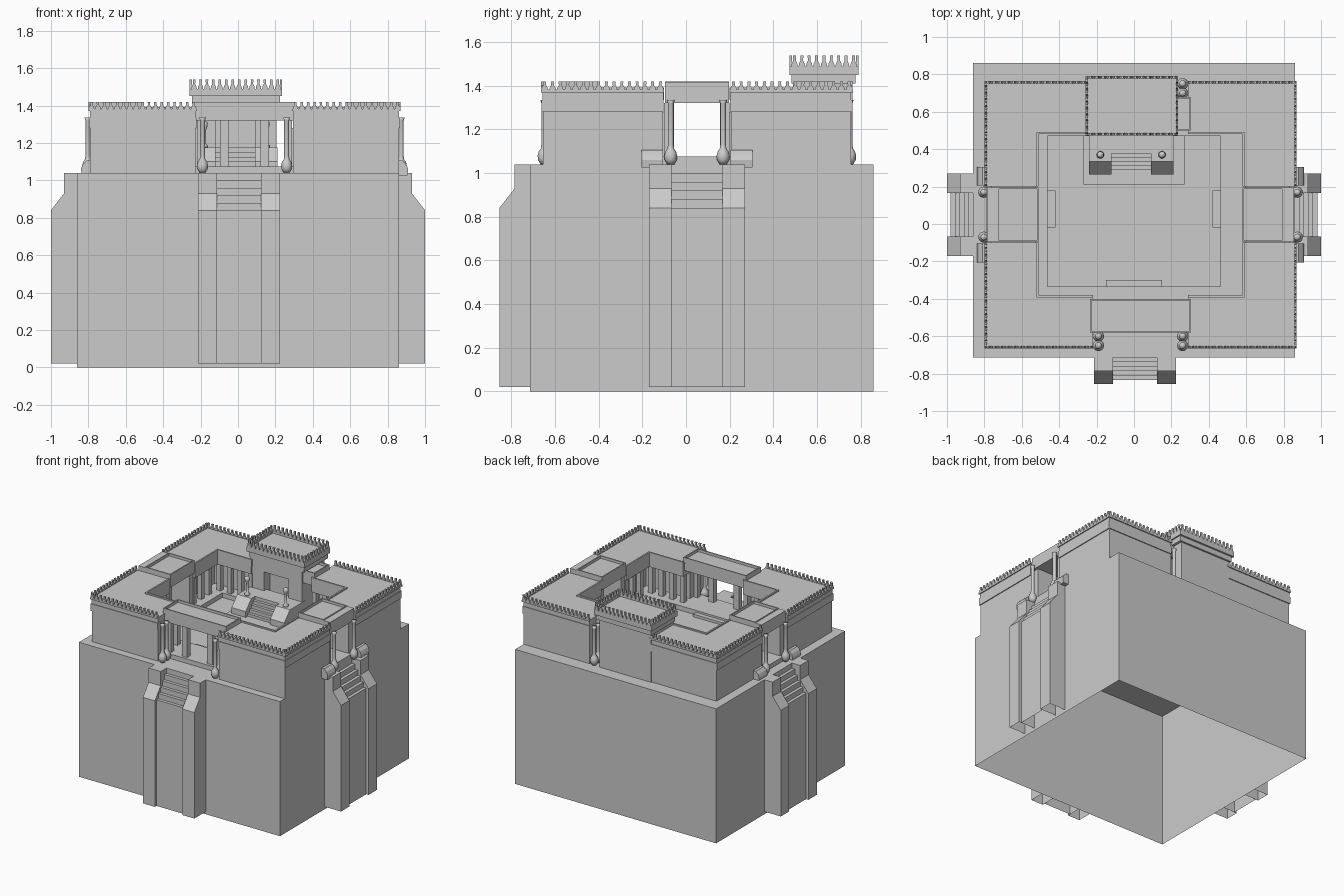
import bpy, bmesh, math
from mathutils import Matrix, Vector

if "Cube" in bpy.data.objects:
    bpy.data.objects.remove(bpy.data.objects["Cube"])

CX, CY = 0.035, 0.05          # centre of the upper building
I = Matrix.Identity(4)
C = Matrix.Translation((CX, CY, 0))


def rot(deg):
    return Matrix.Rotation(math.radians(deg), 4, 'Z')


def finish(bm, name, M=I):
    bmesh.ops.transform(bm, matrix=M, verts=bm.verts)
    bmesh.ops.recalc_face_normals(bm, faces=bm.faces)
    me = bpy.data.meshes.new(name)
    bm.to_mesh(me)
    bm.free()
    ob = bpy.data.objects.new(name, me)
    bpy.context.collection.objects.link(ob)
    return ob


def add_solid(bm, pts, vec, open_bottom=False):
    vs = [bm.verts.new(p) for p in pts]
    f = bm.faces.new(vs)
    r = bmesh.ops.extrude_face_region(bm, geom=[f], use_keep_orig=True)
    top = [g for g in r['geom'] if isinstance(g, bmesh.types.BMVert)]
    bmesh.ops.translate(bm, vec=vec, verts=top)
    if open_bottom:
        zs = min(v.co.z for v in bm.verts)
        low = [f for f in bm.faces if all(v.co.z < zs + 1e-5 for v in f.verts)]
        bmesh.ops.delete(bm, geom=low, context='FACES_ONLY')


def prism(name, pts, z0, z1, M=I, open_bottom=False):
    bm = bmesh.new()
    add_solid(bm, [(x, y, z0) for x, y in pts], (0, 0, z1 - z0), open_bottom)
    return finish(bm, name, M)


def rect(x0, x1, y0, y1):
    return [(x0, y0), (x1, y0), (x1, y1), (x0, y1)]


def box(name, x0, x1, y0, y1, z0, z1, M=I, open_bottom=False):
    return prism(name, rect(x0, x1, y0, y1), z0, z1, M, open_bottom)


def side_profile(name, pts, a, b, M=I, open_bottom=False):
    """(outward distance, z) profile extruded along x; outward is -y"""
    bm = bmesh.new()
    add_solid(bm, [(a, -d, z) for d, z in pts], (b - a, 0, 0), open_bottom)
    return finish(bm, name, M)


def tray(name, x0, x1, y0, y1, z0, z1, rim, drop, M=I, top=None):
    """box with a sunken top"""
    bm = bmesh.new()
    add_solid(bm, [(x, y, z0) for x, y in rect(x0, x1, y0, y1)], (0, 0, z1 - z0))
    f = max(bm.faces, key=lambda f: f.calc_center_median().z)
    bmesh.ops.inset_region(bm, faces=[f], thickness=rim)
    r = bmesh.ops.extrude_face_region(bm, geom=[f])
    bmesh.ops.translate(bm, vec=(0, 0, -drop),
                        verts=[g for g in r['geom'] if isinstance(g, bmesh.types.BMVert)])
    bmesh.ops.delete(bm, geom=[f] if f.is_valid else [], context='FACES_ONLY')
    return finish(bm, name, M)


def lathe(name, prof, x, y, M=I, n=12):
    bm = bmesh.new()
    vs = [bm.verts.new((r, 0, z)) for r, z in prof]
    es = [bm.edges.new(p) for p in zip(vs, vs[1:])]
    bmesh.ops.spin(bm, geom=vs + es, cent=(0, 0, 0), axis=(0, 0, 1), angle=2 * math.pi,
                   steps=n, use_merge=True)
    bmesh.ops.remove_doubles(bm, verts=bm.verts, dist=1e-5)
    ob = finish(bm, name, M @ Matrix.Translation((x, y, 0)))
    ob.data.shade_smooth()
    return ob


def merlons(name, p, q, z, h, M=I, pitch=0.035):
    """row of pinched pointed battlements from p to q"""
    bm = bmesh.new()
    p, q = Vector((*p, z)), Vector((*q, z))
    n = max(1, round((q - p).length / pitch))
    t = (q - p).normalized()
    s = Vector((-t.y, t.x, 0)) * 0.012
    for i in range(n):
        c = p.lerp(q, (i + 0.5) / n) - s / 2
        half = [(0.015, 0), (0.013, 0.3), (0.006, 0.55), (0.007, 1)]
        pts = [c + t * w + Vector((0, 0, h * k)) for w, k in half]
        pts += [c - t * w + Vector((0, 0, h * k)) for w, k in reversed(half)]
        add_solid(bm, pts, s)
    return finish(bm, name, M)


# tall hollow base, open underneath
box("base", -0.86, 0.86, -0.715, 0.86, 0, 1.04, open_bottom=True)

# outer stairs with sloped cheek walls on front, right and left
cheek = [(0, .02), (.14, .02), (.14, .84), (.07, .93), (.07, 1.04), (0, 1.04)]
steps = [(0, .02), (.12, .02)]
for i in range(6):
    d = .12 - i * .024
    steps += [(d, .80 + .04 * i), (d, .84 + .04 * i)]
for side, M in (("front", Matrix.Translation((.005, -.715, 0))),
                ("right", Matrix.Translation((.86, .05, 0)) @ rot(90)),
                ("left", Matrix.Translation((-.86, .05, 0)) @ rot(-90))):
    side_profile(side + "_cheek_a", cheek, -.22, -.117, M, True)
    side_profile(side + "_cheek_b", cheek, .117, .22, M, True)
    side_profile(side + "_steps", steps[:-1], -.117, .117, M, True)

# raised walk around the courtyard
for nm, r in (("front", (-.62, .69, -.57, -.335)), ("left", (-.79, -.463, -.335, .47)),
              ("right", (.463, .86, -.335, .47)), ("back", (-.62, .69, .47, .70))):
    box(nm + "_walk", *r, 1.04, 1.075)

# four corner wings, mirrored about the building centre
HX, HY, IX, IY, GX, GY = .835, .715, .545, .43, .255, .15


def wing_outline(o, inner, g=0):
    return [(HX - o, HY - o), (GX + g, HY - o), (GX + g, IY + inner),
            (IX + inner, IY + inner), (IX + inner, GY + g), (HX - o, GY + g)]


for sx in (-1, 1):
    for sy in (-1, 1):
        M = C @ Matrix.Diagonal((sx, sy, 1, 1))
        prism("wing_wall", wing_outline(.010, .09, .006), 1.04, 1.28, M)
        prism("wing_cornice", wing_outline(.003, 0, .003), 1.28, 1.335, M)
        prism("wing_roof", wing_outline(.008, .008, .004), 1.335, 1.375, M)
        prism("wing_ledge", wing_outline(0, .008), 1.37, 1.382, M)
        # low parapet on the courtyard edge
        box("inner_parapet", GX, IX + .012, IY, IY + .012, 1.335, 1.392, M)
        box("inner_parapet", IX, IX + .012, GY, IY + .012, 1.335, 1.392, M)
        # colonnade piers
        for x in (GX, .345, .435, IX - .02):
            box("pier", x, x + .035, IY + .008, IY + .045, 1.04, 1.28, M)
        for y in (GY, .245, .335):
            box("pier", IX + .008, IX + .045, y, y + .035, 1.04, 1.28, M)
        merlons("wing_merlons", (GX, HY - .007), (HX, HY - .007), 1.38, .04, M)
        merlons("wing_merlons", (HX - .007, HY), (HX - .007, GY), 1.38, .04, M)

# bulb-footed columns
col = [(0, 1.04), (.016, 1.04), (.028, 1.06), (.03, 1.08), (.024, 1.10), (.015, 1.112),
       (.013, 1.13), (.013, 1.32), (.018, 1.335), (0, 1.335)]

# front and back gatehouses with piers
for sy in (1, -1):
    M = C @ Matrix.Diagonal((1, sy, 1, 1))
    tray("gate_roof", -.27, .27, -.63, -.45, 1.32, 1.42, .012, .02, M)
    for x0, x1 in ((-.255, -.225), (-.13, -.085), (.085, .13), (.225, .255)):
        box("gate_pier", x0, x1, -.60, -.56, 1.04, 1.32, M)
    for x in (-.225, .225):
        for y in (-.65, -.70):
            if sy == 1 or x > 0:
                lathe("gate_column", col, x, y, M)

# side gatehouses with open passage
for sx in (1, -1):
    M = C @ Matrix.Diagonal((sx, 1, 1, 1))
    tray("side_gate_roof", .545, .765, -.146, .146, 1.32, 1.42, .012, .02, M)
    box("side_gate_lintel", .765, .82, -.146, .146, 1.32, 1.415, M)
    for s in (-1, 1):
        y0, y1 = sorted((s * .105, s * .15))
        box("side_gate_jamb", .56, .80, y0, y1, 1.04, 1.32, M)
        lathe("side_gate_column", col, .838, s * .12, M)
        # rounded guardian blocks beside the side gates
        G = M @ Matrix.Translation((.825, s * .205, 0)) @ rot(90)
        side_profile("guardian_block", [(0, 1.025), (.045, 1.025), (.05, 1.06), (.04, 1.085),
                                        (.02, 1.105), (0, 1.105)], -.05, .05, G)

# low steps down into the courtyard
box("court_step_front", -.15, .15, -.40, -.30, 1.04, 1.06)
box("court_step_left", -.51, -.42, -.02, .18, 1.04, 1.06)
box("court_step_right", .42, .53, -.02, .18, 1.04, 1.06)

# back tower: portico platform, stairs and open front
box("tower_plinth", -.27, .27, .21, .50, 1.04, 1.055)
box("tower_platform", -.24, .21, .40, .52, 1.04, 1.175)
T = Matrix.Translation((-.015, .40, 0))
side_profile("tower_steps", [(-.01, 1.04), (.11, 1.04), (.11, 1.075), (.088, 1.075),
             (.088, 1.10), (.066, 1.10), (.066, 1.125), (.044, 1.125), (.044, 1.15),
             (.022, 1.15), (.022, 1.175), (-.01, 1.175)], -.105, .105, T)
for a, b in ((-.225, -.105), (.105, .225)):
    side_profile("tower_cheek", [(-.01, 1.04), (.135, 1.04), (.135, 1.10), (.065, 1.175),
                                 (-.01, 1.175)], a, b, T)
for x in (-.18, .15):
    lathe("tower_column", [(0, 1.175), (.02, 1.175), (.02, 1.185), (.01, 1.195), (.01, 1.27),
                           (.018, 1.29), (.018, 1.31), (0, 1.32)], x, .37)
box("tower_body", -.235, .205, .56, .762, 1.04, 1.42)
box("tower_front_left", -.235, -.12, .49, .56, 1.04, 1.42)
box("tower_front_right", .09, .205, .49, .56, 1.04, 1.42)
box("tower_lintel", -.12, .09, .49, .56, 1.32, 1.42)
box("tower_cornice", -.245, .225, .484, .776, 1.41, 1.45)
tray("tower_top", -.258, .236, .474, .79, 1.45, 1.488, .014, .012)
x0, x1, y0, y1 = -.252, .23, .48, .784
for p, q in (((x0, y0), (x1, y0)), ((x1, y0), (x1, y1)), ((x1, y1), (x0, y1)), ((x0, y1), (x0, y0))):
    merlons("tower_merlons", p, q, 1.486, .052)
